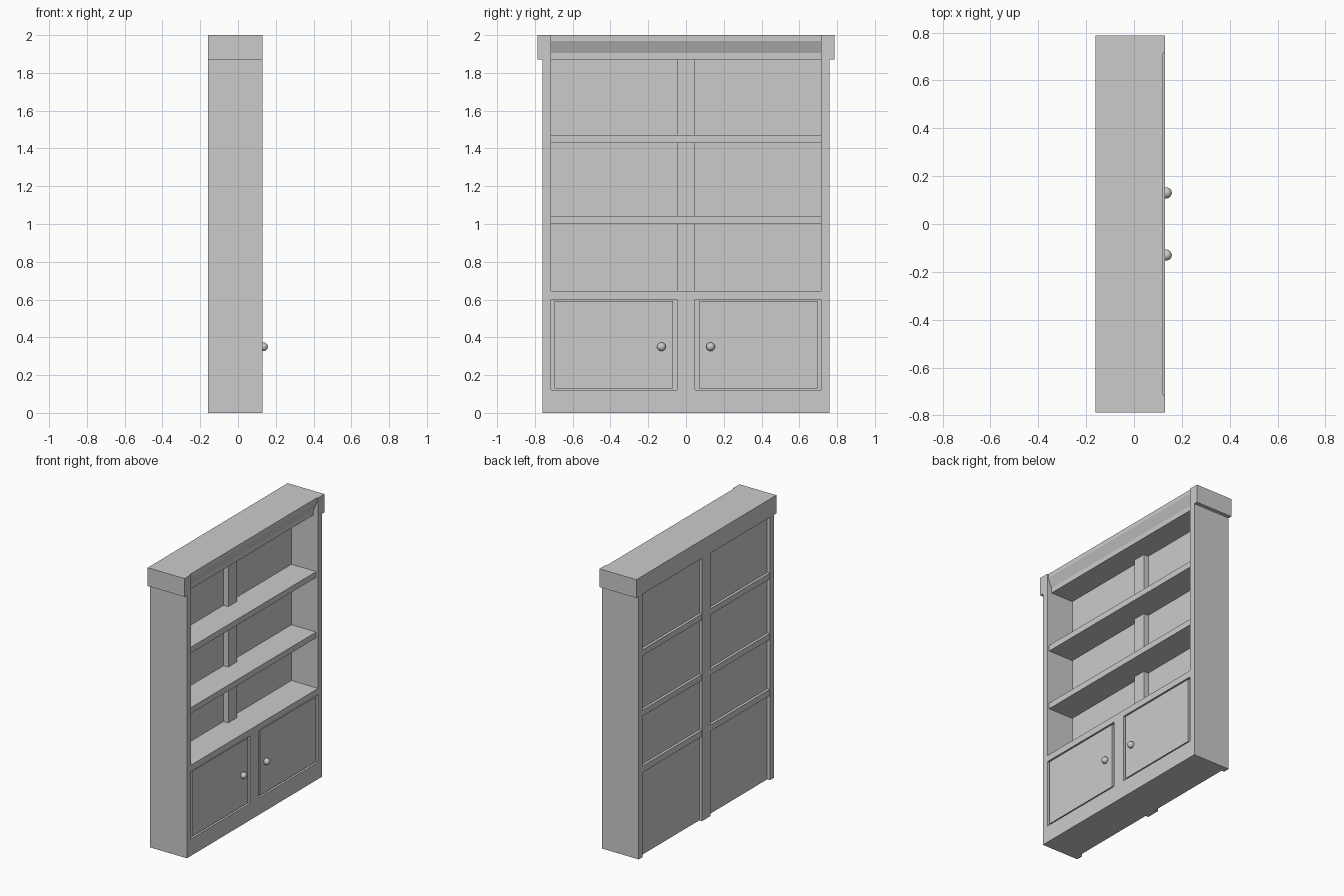
import bpy, bmesh, math

if "Cube" in bpy.data.objects:
    bpy.data.objects.remove(bpy.data.objects["Cube"])


def box(name, x, y, z):
    """Axis-aligned box from (min, max) ranges."""
    bm = bmesh.new()
    bmesh.ops.create_cube(bm, size=1)
    for v in bm.verts:
        v.co = [r[0] if c < 0 else r[1] for c, r in zip(v.co, (x, y, z))]
    return finish(name, bm)


def finish(name, bm):
    bmesh.ops.recalc_face_normals(bm, faces=bm.faces)
    me = bpy.data.meshes.new(name)
    bm.to_mesh(me)
    bm.free()
    ob = bpy.data.objects.new(name, me)
    bpy.context.collection.objects.link(ob)
    return ob


def extrude_y(name, profile, y0, y1):
    """Extrude an x-z profile along y."""
    bm = bmesh.new()
    face = bm.faces.new([bm.verts.new((x, y0, z)) for x, z in profile])
    new = bmesh.ops.extrude_face_region(bm, geom=[face])["geom"]
    bmesh.ops.translate(bm, vec=(0, y1 - y0, 0),
                        verts=[g for g in new if isinstance(g, bmesh.types.BMVert)])
    return finish(name, bm)


BACK, FRONT = -0.16, 0.13
PANEL_BACK, PANEL_FRONT = -0.138, -0.08
IN, OUT, CROWN = 0.715, 0.76, 0.787   # inner, outer and cornice half widths
POST = 0.048


def span(s, a, b):
    return tuple(sorted((s * a, s * b)))


# Back panel, central post and shelves
box("back_panel", (PANEL_BACK, PANEL_FRONT), (-IN, IN), (0.645, 1.87))
box("center_post", (BACK, -0.043), (-POST, POST), (0, 1.87))
for name, z in (("lower_shelf", 1.0), ("upper_shelf", 1.43)):
    box(name, (-0.157, 0.115), (-IN, IN), (z, z + 0.042))

# Cupboard carcass, counter and face frame
box("cupboard_body", (PANEL_BACK, 0.11), (-IN, IN), (0, 0.6))
box("counter", (-0.157, FRONT), (-IN, IN), (0.6, 0.645))
box("bottom_rail", (0.11, FRONT), (-IN, IN), (0, 0.12))
box("middle_stile", (0.11, FRONT), (-POST, POST), (0.12, 0.6))

# Cornice middle with sloped underside
extrude_y("cornice", [(BACK, 1.87), (0.095, 1.87), (0.095, 1.905),
                      (0.122, 1.97), (0.122, 2.0), (BACK, 2.0)], -IN, IN)

for s, side in ((-1, "left"), (1, "right")):
    # Side panels and cornice ends
    box(side + "_side", (BACK, FRONT), span(s, IN, OUT), (0, 1.87))
    box(side + "_cornice_end", (BACK, FRONT), span(s, IN, CROWN), (1.87, 2.0))
    # Inset doors
    box(side + "_door", (0.108, 0.127), span(s, 0.068, 0.695), (0.13, 0.592))
    # Round knobs
    bm = bmesh.new()
    bmesh.ops.create_uvsphere(bm, u_segments=24, v_segments=14, radius=0.023)
    bmesh.ops.translate(bm, vec=(0.135, s * 0.13, 0.35), verts=bm.verts)
    knob = finish(side + "_knob", bm)
    for p in knob.data.polygons:
        p.use_smooth = True
